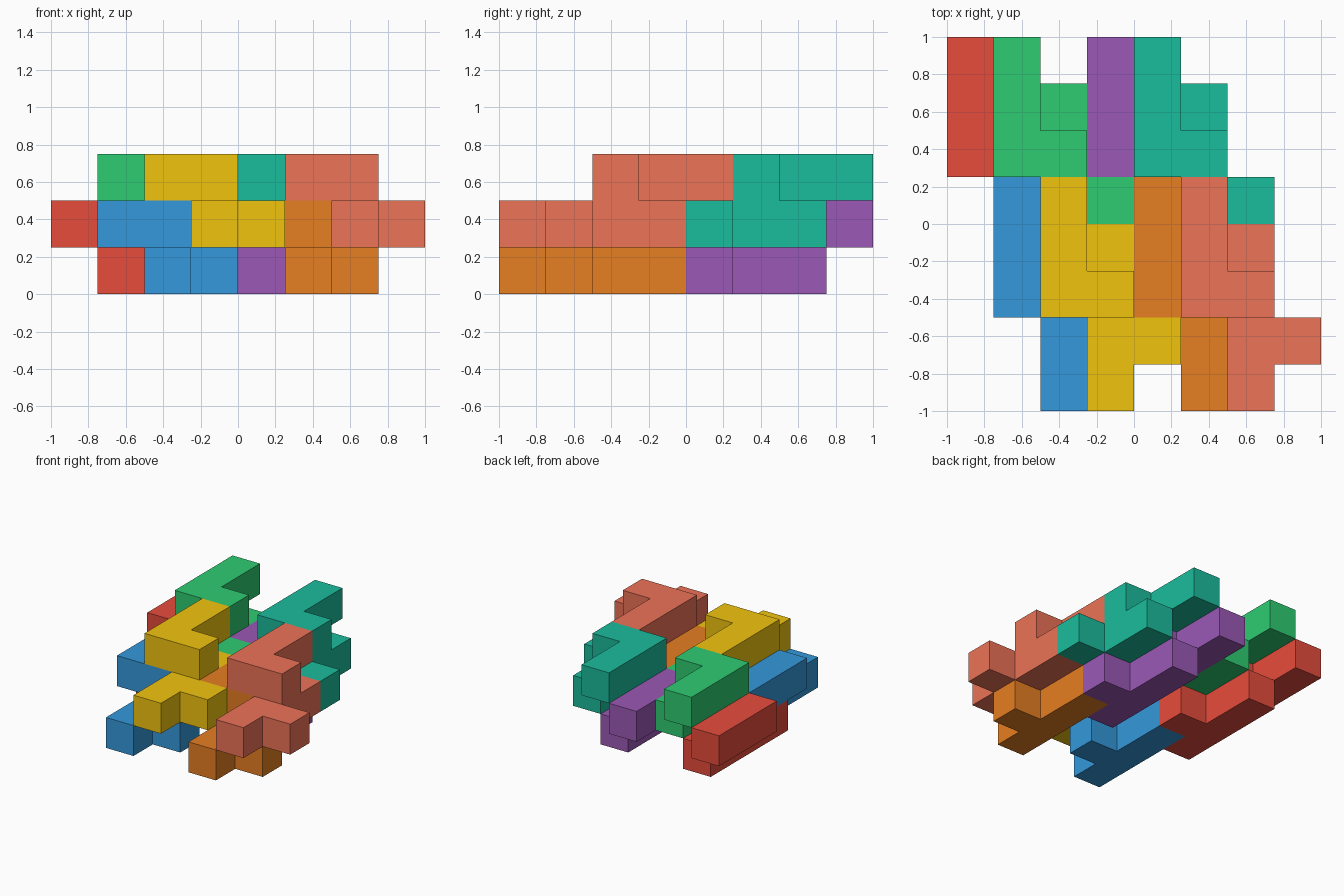
import bpy, bmesh
from mathutils import Vector

if "Cube" in bpy.data.objects:
    bpy.data.objects.remove(bpy.data.objects["Cube"])

CELL = 0.25

# One nine-cube tile, as (x, y, z) cells: a cross-barred beam below, an L on top
TILE = [(2, y, 0) for y in range(4)] + [(3, 1, 0)]
TILE += [(1, y, 1) for y in range(2, 5)] + [(2, 2, 1)]

# Shifts that repeat the tile sideways, backward and upward
RIGHT, BACK, UP = Vector((3, 0, 0)), Vector((-1, 3, 0)), Vector((1, 0, 1))
ORIGIN = Vector((-1, -1, 0))

COLOURS = {
    (0, 0, 0): ("blue", "3498DB"), (1, 0, 0): ("orange", "E67E22"),
    (0, 1, 0): ("red", "E74C3C"), (1, 1, 0): ("purple", "9B59B6"),
    (0, 0, 1): ("yellow", "F1C40F"), (1, 0, 1): ("salmon", "EC7357"),
    (0, 1, 1): ("green", "2ECC71"), (1, 1, 1): ("teal", "1ABC9C"),
}


def linear(hex_colour):
    srgb = [int(hex_colour[i:i + 2], 16) / 255 for i in (0, 2, 4)]
    return [c / 12.92 if c < 0.04045 else ((c + 0.055) / 1.055) ** 2.4 for c in srgb] + [1]


def tile_mesh(name):
    """Outer skin of the tile, with coplanar squares merged."""
    bm = bmesh.new()
    cells = set(TILE)
    for cell in TILE:
        centre = Vector(cell) + Vector((0.5, 0.5, 0.5))
        for axis in range(3):
            for sign in (-1, 1):
                n = Vector((0, 0, 0))
                n[axis] = sign
                if tuple(int(c + d) for c, d in zip(cell, n)) in cells:
                    continue
                u = Vector((0, 0, 0))
                u[(axis + 1) % 3] = 1
                v = n.cross(u)
                corners = [centre + (n + u * a + v * b) / 2
                           for a, b in ((-1, -1), (1, -1), (1, 1), (-1, 1))]
                bm.faces.new([bm.verts.new(p * CELL) for p in corners])
    bmesh.ops.remove_doubles(bm, verts=bm.verts[:], dist=0.001)
    bmesh.ops.dissolve_limit(bm, angle_limit=0.01, verts=bm.verts[:], edges=bm.edges[:])
    mesh = bpy.data.meshes.new(name)
    bm.to_mesh(mesh)
    bm.free()
    return mesh


# Eight interlocking tiles, 2 x 2 x 2
for (a, b, c), (colour, code) in COLOURS.items():
    name = colour + "_tile"
    mesh = tile_mesh(name)
    mat = bpy.data.materials.new(colour)
    mat.diffuse_color = linear(code)
    mat.use_nodes = True
    mat.node_tree.nodes["Principled BSDF"].inputs["Base Color"].default_value = mat.diffuse_color
    mesh.materials.append(mat)
    tile = bpy.data.objects.new(name, mesh)
    tile.location = ORIGIN + (RIGHT * a + BACK * b + UP * c) * CELL
    bpy.context.collection.objects.link(tile)
